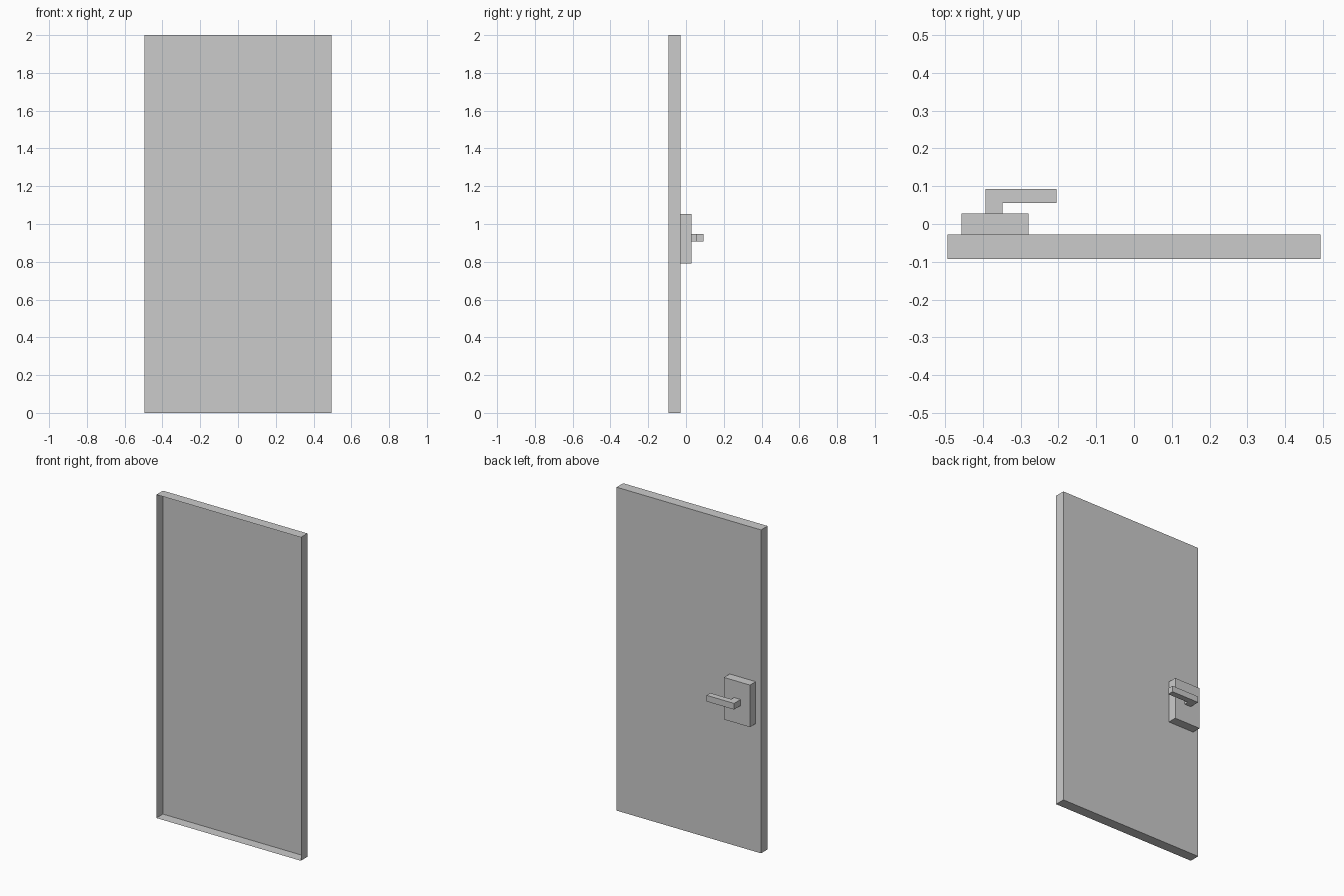
import bpy
import bmesh

cube = bpy.data.objects.get("Cube")
if cube:
    bpy.data.objects.remove(cube, do_unlink=True)

# Single plain grey for the whole model
grey = bpy.data.materials.new("plain grey")
grey.use_nodes = True
colour = (0.6, 0.6, 0.6, 1)
grey.diffuse_color = colour
grey.node_tree.nodes["Principled BSDF"].inputs["Base Color"].default_value = colour


def open_prism(name, outline, bottom, top):
    """Extrude an (x, y) outline upwards and leave its frontmost side open."""
    bm = bmesh.new()
    base = bm.faces.new([bm.verts.new((x, y, bottom)) for x, y in outline])
    ext = bmesh.ops.extrude_face_region(bm, geom=[base], use_keep_orig=True)
    verts = [g for g in ext["geom"] if isinstance(g, bmesh.types.BMVert)]
    bmesh.ops.translate(bm, verts=verts, vec=(0, 0, top - bottom))
    bmesh.ops.recalc_face_normals(bm, faces=bm.faces[:])
    front = min(y for x, y in outline)
    open_side = [f for f in bm.faces
                 if all(abs(v.co.y - front) < 1e-5 for v in f.verts)]
    bmesh.ops.delete(bm, geom=open_side, context='FACES')
    mesh = bpy.data.meshes.new(name)
    bm.to_mesh(mesh)
    bm.free()
    mesh.materials.append(grey)
    obj = bpy.data.objects.new(name, mesh)
    bpy.context.collection.objects.link(obj)
    return obj


def rectangle(x0, x1, y0, y1):
    return [(x0, y0), (x1, y0), (x1, y1), (x0, y1)]


# Depth levels from the open front to the outside of the lever
front, panel, plate, lever_in, lever_out = -0.092, -0.028, 0.028, 0.055, 0.092

# Door leaf: a shallow tray, hollow towards the front
open_prism("door_panel", rectangle(-0.494, 0.494, front, panel), 0, 2)

# Lock plate on the back
open_prism("lock_plate", rectangle(-0.457, -0.279, panel, plate), 0.792, 1.052)

# L-shaped handle: short stem and long lever
handle = [(-0.393, plate), (-0.348, plate), (-0.348, lever_in),
          (-0.205, lever_in), (-0.205, lever_out), (-0.393, lever_out)]
open_prism("door_handle", handle, 0.908, 0.946)
